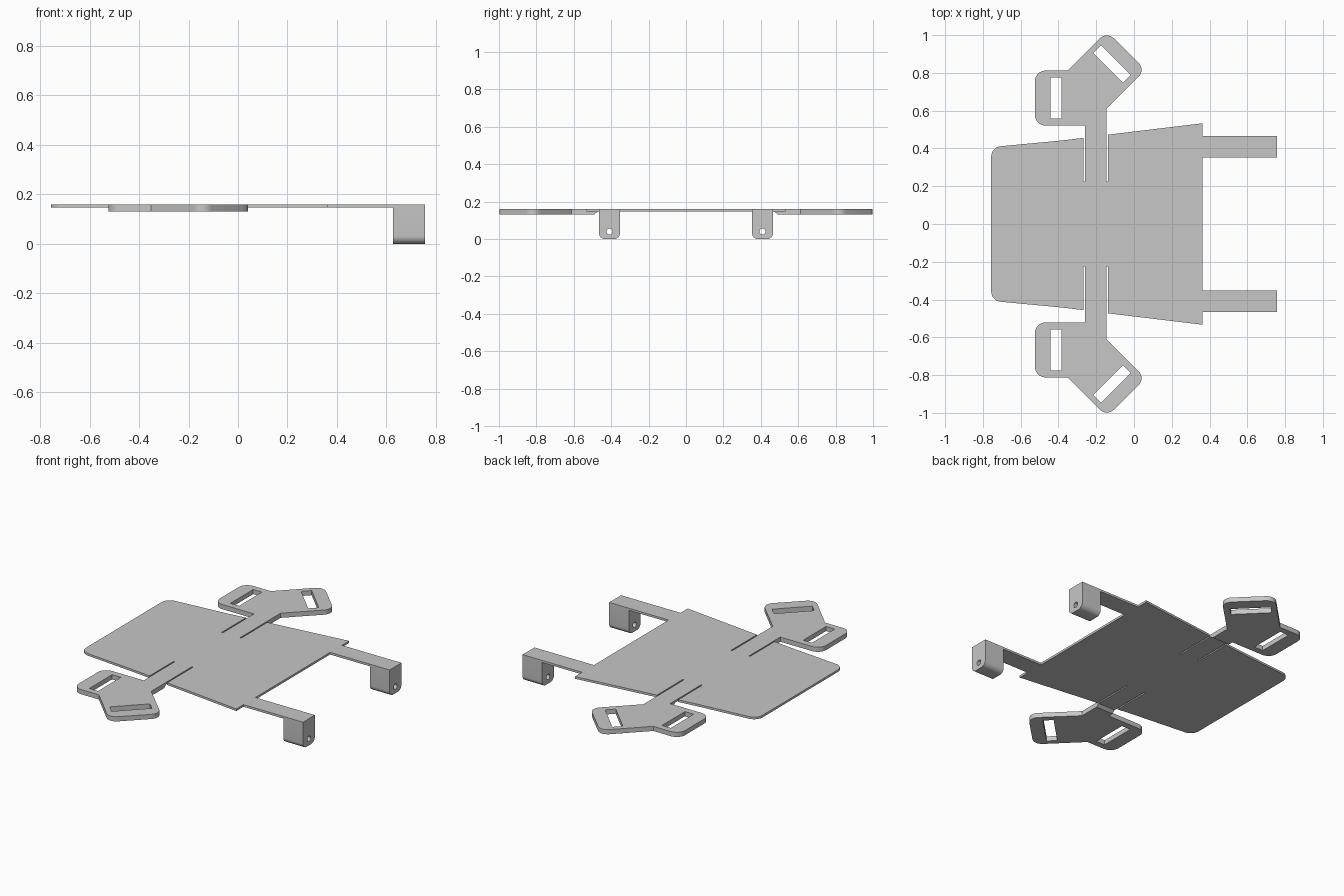
import bpy, bmesh, math
from mathutils import Matrix, Vector

if "Cube" in bpy.data.objects:
    bpy.data.objects.remove(bpy.data.objects["Cube"], do_unlink=True)

metal = bpy.data.materials.new("plain grey")
metal.use_nodes = True
GREY = (0.57, 0.57, 0.57, 1)
metal.diffuse_color = GREY
metal.node_tree.nodes["Principled BSDF"].inputs["Base Color"].default_value = GREY

TOP, SHEET, PAD = 0.16, 0.147, 0.132      # top face, sheet underside, pad underside
FLAT = Matrix.Identity(4)
# Sketch plane turned so that its axes become y and z, extruding along x
UPRIGHT = Matrix(((0, 0, 1, 0), (1, 0, 0, 0), (0, 1, 0, 0), (0, 0, 0, 1)))


def rounded(points, steps=8):
    """Outline from (x, y) or (x, y, radius) points, with arcs at the corners that have a radius."""
    out = []
    for i, p in enumerate(points):
        c = Vector(p[:2])
        if len(p) < 3:
            out.append(c)
            continue
        a = (Vector(points[i - 1][:2]) - c).normalized()
        b = (Vector(points[(i + 1) % len(points)][:2]) - c).normalized()
        half = a.angle(b) / 2
        centre = c + (a + b).normalized() * p[2] / math.sin(half)
        start = c + a * p[2] / math.tan(half) - centre
        end = c + b * p[2] / math.tan(half) - centre
        sweep = start.angle_signed(end)
        for k in range(steps + 1):
            out.append(centre + Matrix.Rotation(-sweep * k / steps, 2) @ start)
    return out


def slab(name, loops, low, high, frame=FLAT):
    """Solid cut from a sheet: the first loop is the outline, the others are holes."""
    curve = bpy.data.curves.new(name, 'CURVE')
    curve.dimensions, curve.fill_mode = '2D', 'BOTH'
    curve.extrude = (high - low) / 2
    for loop in loops:
        spline = curve.splines.new('POLY')
        spline.points.add(len(loop) - 1)
        for point, co in zip(spline.points, loop):
            point.co = (co[0], co[1], 0, 1)
        spline.use_cyclic_u = True
    sketch = bpy.data.objects.new(name + "_sketch", curve)
    bpy.context.collection.objects.link(sketch)
    bpy.context.view_layer.update()
    mesh = bpy.data.meshes.new_from_object(sketch.evaluated_get(bpy.context.evaluated_depsgraph_get()))
    bpy.data.objects.remove(sketch, do_unlink=True)
    mesh.transform(frame @ Matrix.Translation((0, 0, (low + high) / 2)))
    bm = bmesh.new()
    bm.from_mesh(mesh)
    bmesh.ops.remove_doubles(bm, verts=bm.verts, dist=1e-5)
    bmesh.ops.recalc_face_normals(bm, faces=bm.faces)
    bm.to_mesh(mesh)
    bm.free()
    mesh.materials.clear()
    mesh.materials.append(metal)
    obj = bpy.data.objects.new(name, mesh)
    bpy.context.collection.objects.link(obj)
    bpy.ops.object.select_all(action='DESELECT')
    obj.select_set(True)
    bpy.context.view_layer.objects.active = obj
    bpy.ops.object.shade_smooth_by_angle(angle=math.radians(30))


def mirror_y(points, side):
    """Flat outline in x and y, mirrored to the given side."""
    return [(p[0], p[1] * side, *p[2:]) for p in points]


def mirror_upright(points, side):
    """Upright outline in y and z, mirrored to the given side."""
    return [(p[0] * side, *p[1:]) for p in points]


def slot(x, y, angle, length=0.216, width=0.058):
    turn = Matrix.Rotation(angle, 2)
    return [Vector((x, y)) + turn @ Vector((u * width / 2, v * length / 2))
            for u, v in ((-1, -1), (1, -1), (1, 1), (-1, 1))]


# Main sheet with relief slits beside each strap neck and two front arms
ARM_IN, ARM_OUT = 0.353, 0.465
NECK_A, NECK_B, ROOT, RAMP_END = -0.259, -0.146, 0.472, 0.49
half = [(-0.756, 0.407, 0.055), (-0.384, 0.442), (-0.267, 0.456),
        (-0.267, 0.226), (NECK_A, 0.226), (NECK_A, ROOT), (NECK_B, ROOT),
        (NECK_B, 0.226), (-0.138, 0.226), (-0.138, 0.473), (0.362, 0.533),
        (0.362, ARM_OUT), (0.626, ARM_OUT), (0.626, ARM_IN), (0.362, ARM_IN)]
slab("main_plate", [rounded(half + mirror_y(half[::-1], -1))], SHEET, TOP)

# Two-lobed strap pad outline
pad = [(NECK_A, RAMP_END), (NECK_A, 0.521), (-0.524, 0.521, 0.055), (-0.524, 0.812, 0.055),
       (-0.352, 0.812), (-0.144, 1.02, 0.053), (0.062, 0.817, 0.053),
       (NECK_B, 0.611), (NECK_B, RAMP_END)]

for side, label in ((1, "back"), (-1, "front")):
    # Strap pad with its two slots
    slots = [slot(-0.413, 0.667, 0), slot(-0.1165, 0.8465, math.radians(45), 0.222)]
    slab(label + "_strap_pad", [rounded(mirror_y(pad, side))] + [mirror_y(s, side) for s in slots], PAD, TOP)
    # Ramp from the thin neck to the thick pad
    ramp = [(ROOT, SHEET), (RAMP_END, PAD), (RAMP_END, TOP), (ROOT, TOP)]
    slab(label + "_neck_ramp", [mirror_upright(ramp, side)], NECK_A, NECK_B, UPRIGHT)
    # Hanging lug with rounded lower corners and a pin hole
    lug = [(ARM_IN, TOP), (ARM_IN, 0, 0.032), (ARM_OUT, 0, 0.032), (ARM_OUT, TOP)]
    middle = (ARM_IN + ARM_OUT) / 2
    hole = [(middle + 0.016 * math.cos(t * math.tau / 24), 0.04 + 0.016 * math.sin(t * math.tau / 24))
            for t in range(24)]
    slab(label + "_lug", [rounded(mirror_upright(lug, side)), mirror_upright(hole, side)],
         0.626, 0.756, UPRIGHT)
